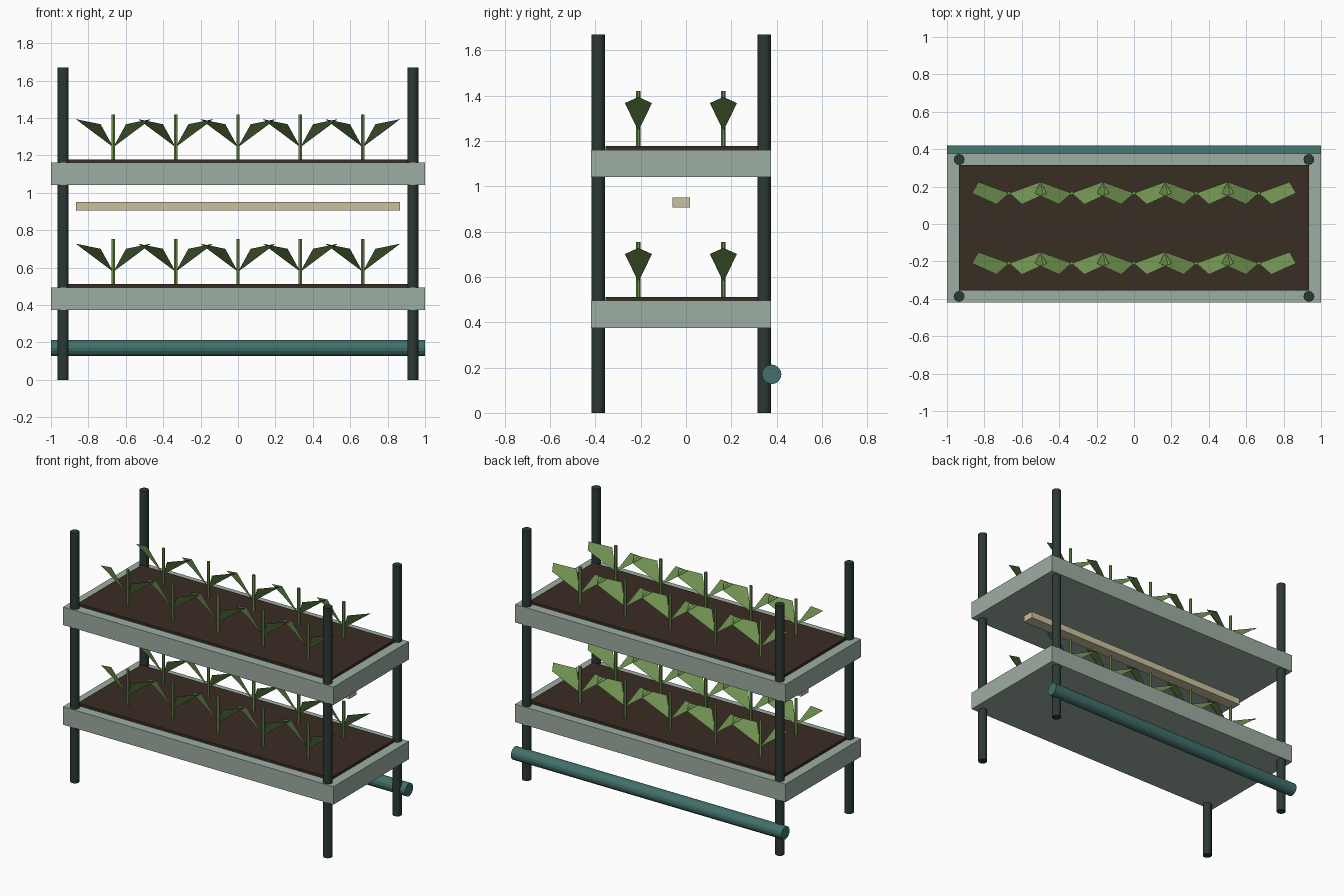
import bpy, bmesh, math
from mathutils import Matrix, Vector

if "Cube" in bpy.data.objects:
    bpy.data.objects.remove(bpy.data.objects["Cube"])


def material(name, srgb):
    m = bpy.data.materials.new(name)
    lin = [((c / 255 + 0.055) / 1.055) ** 2.4 for c in srgb]
    m.diffuse_color = (*lin, 1)
    m.use_nodes = True
    m.node_tree.nodes["Principled BSDF"].inputs["Base Color"].default_value = m.diffuse_color
    return m


TRAY = material("pale sage", (157, 174, 163))
SOIL = material("dark soil", (57, 45, 36))
POST = material("charcoal green", (44, 57, 53))
PIPE = material("teal", (66, 113, 107))
BAR = material("cream", (202, 192, 158))
LEAF = material("leaf green", (114, 149, 82))


def finish(name, bm, mat):
    mesh = bpy.data.meshes.new(name)
    bm.to_mesh(mesh)
    bm.free()
    mesh.materials.append(mat)
    obj = bpy.data.objects.new(name, mesh)
    bpy.context.collection.objects.link(obj)
    return obj


def box(name, lo, hi, mat):
    lo, hi = Vector(lo), Vector(hi)
    bm = bmesh.new()
    bmesh.ops.create_cube(bm, size=1, matrix=Matrix.Translation((lo + hi) / 2)
                          @ Matrix.Diagonal((*(hi - lo), 1)))
    return finish(name, bm, mat)


def add_rod(bm, center, radius, length, sides, rot=Matrix()):
    bmesh.ops.create_cone(bm, cap_ends=True, segments=sides, radius1=radius,
                          radius2=radius, depth=length,
                          matrix=Matrix.Translation(center) @ rot)


# Corner posts
for side, x in (("left", -0.935), ("right", 0.935)):
    for end, y in (("front", -0.387), ("back", 0.345)):
        bm = bmesh.new()
        add_rod(bm, (x, y, 0.835), 0.029, 1.67, 12)
        finish(f"{end}_{side}_post", bm, POST)

# Water pipe along the back
bm = bmesh.new()
add_rod(bm, (0, 0.378, 0.17), 0.043, 2.0, 16, Matrix.Rotation(math.pi / 2, 4, 'Y'))
finish("water_pipe", bm, PIPE)

# Grow light bar under the upper tray
box("light_bar", (-0.865, -0.06, 0.907), (0.865, 0.017, 0.951), BAR)


def add_plant(bm, x, y, z):
    # upright stem
    add_rod(bm, (x, y, z + 0.123), 0.01, 0.246, 6)
    # mirrored pair of kite-shaped leaves
    for s in (-1, 1):
        kite = [(0, 0, 0.07), (0.068, -0.06, 0.193), (0.2, 0, 0.22), (0.165, 0.06, 0.193)]
        verts = [bm.verts.new((x + s * a, y + b, z + c)) for a, b, c in kite]
        bm.faces.new(verts if s > 0 else verts[::-1])


# Two tiers: tray, soil and two rows of plants each
for tier, z in (("lower", 0.375), ("upper", 1.041)):
    box(f"{tier}_tray", (-1, -0.42, z), (1, 0.376, z + 0.12), TRAY)
    box(f"{tier}_soil", (-0.935, -0.356, z + 0.09), (0.935, 0.315, z + 0.137), SOIL)
    for row, y in (("front", -0.21), ("back", 0.165)):
        bm = bmesh.new()
        for i in range(-2, 3):
            add_plant(bm, i / 3, y, z + 0.133)
        finish(f"{tier}_{row}_plants", bm, LEAF)
